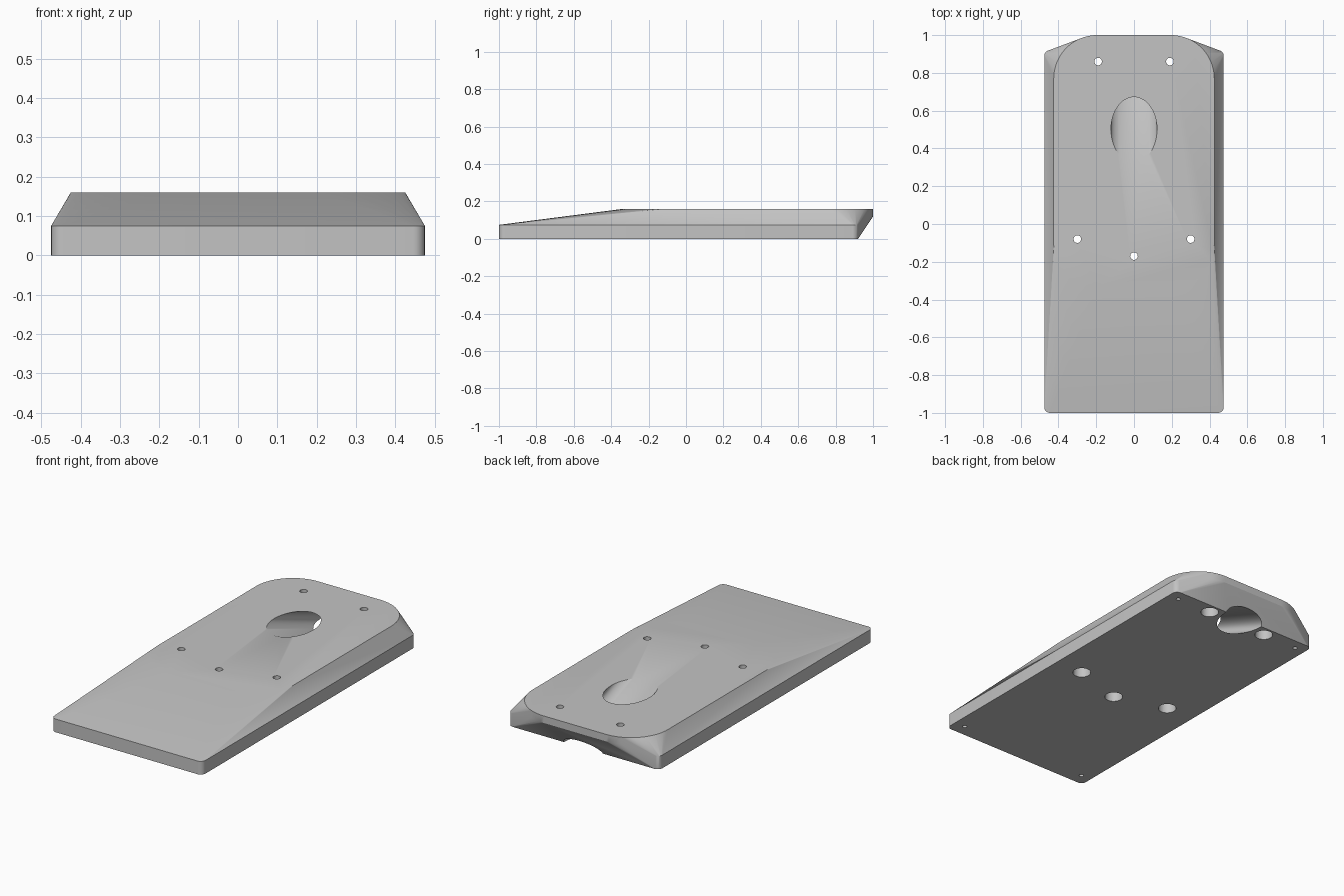
import bpy, bmesh, math

old = bpy.data.objects.get("Cube")
if old:
    bpy.data.objects.remove(old, do_unlink=True)

mat = bpy.data.materials.new("plain grey")
mat.use_nodes = True
grey = (0.55, 0.55, 0.55, 1)
mat.diffuse_color = grey
mat.node_tree.nodes["Principled BSDF"].inputs["Base Color"].default_value = grey


def make_object(name, bm):
    mesh = bpy.data.meshes.new(name)
    bmesh.ops.recalc_face_normals(bm, faces=bm.faces)
    bm.to_mesh(mesh)
    bm.free()
    mesh.materials.append(mat)
    obj = bpy.data.objects.new(name, mesh)
    bpy.context.collection.objects.link(obj)
    return obj


def rounded_rect(half_x, y0, y1, r, steps):
    """Outline points of a rectangle with round corners."""
    points = []
    corners = [(half_x - r, y1 - r), (r - half_x, y1 - r),
               (r - half_x, y0 + r), (half_x - r, y0 + r)]
    for i, (cx, cy) in enumerate(corners):
        for k in range(steps + 1):
            a = math.pi / 2 * (i + k / steps)
            points.append((cx + r * math.cos(a), cy + r * math.sin(a)))
    return points


def add_loft(bm, bottom, top, rx, ry, n=48):
    """Closed elliptical tube between two centres, with level ends."""
    rings = []
    for cx, cy, cz in (bottom, top):
        rings.append([bm.verts.new((cx + rx * math.cos(2 * math.pi * i / n),
                                    cy + ry * math.sin(2 * math.pi * i / n), cz))
                      for i in range(n)])
    low, high = rings
    bm.faces.new(low[::-1])
    bm.faces.new(high)
    for i in range(n):
        j = (i + 1) % n
        bm.faces.new((low[i], low[j], high[j], high[i]))


def add_holes(bm, places, r, z0, z1):
    for x, y in places:
        add_loft(bm, (x, y, z0), (x, y, z1), r, r, 32)


# Wedge body: hull of a low base slab and a smaller raised top slab
bm = bmesh.new()
slabs = [(rounded_rect(0.475, -1, 0.92, 0.03, 6), (0, 0.075)),
         (rounded_rect(0.425, -0.34, 1, 0.23, 20), (0.12, 0.16))]
for outline, heights in slabs:
    for z in heights:
        for x, y in outline:
            bm.verts.new((x, y, z))
hull = bmesh.ops.convex_hull(bm, input=bm.verts)
spare = {v for v in hull["geom_interior"] + hull["geom_unused"]
         if isinstance(v, bmesh.types.BMVert)}
bmesh.ops.delete(bm, geom=list(spare), context="VERTS")
bmesh.ops.dissolve_limit(bm, angle_limit=0.002, verts=bm.verts, edges=bm.edges)
body = make_object("wedge_body", bm)

# Cutters: slanted channel, screw holes, counterbores, blind corner holes
cutters = []
bm = bmesh.new()
slope = 0.42 / 0.16
add_loft(bm, (0, 0.5 + slope * 0.21, -0.05), (0, 0.5 - slope * 0.05, 0.21), 0.122, 0.172, 64)
cutters.append(make_object("channel_cutter", bm))

screws = [(0, -0.17)] + [(s * x, y) for s in (-1, 1) for x, y in ((0.19, 0.86), (0.3, -0.08))]
corners = [(s * 0.41, y) for s in (-1, 1) for y in (-0.93, 0.86)]
bm = bmesh.new()
add_holes(bm, screws, 0.02, -0.1, 0.3)
cutters.append(make_object("screw_hole_cutter", bm))
bm = bmesh.new()
add_holes(bm, screws, 0.048, -0.05, 0.1)
add_holes(bm, corners, 0.012, -0.05, 0.05)
cutters.append(make_object("underside_cutter", bm))

for cutter in cutters:
    cutter.hide_render = True
    mod = body.modifiers.new(cutter.name, "BOOLEAN")
    mod.operation = "DIFFERENCE"
    mod.solver = "EXACT"
    mod.object = cutter

# Bake the cuts, then remove the cutters
graph = bpy.context.evaluated_depsgraph_get()
graph.update()
cut_mesh = bpy.data.meshes.new_from_object(body.evaluated_get(graph))
body.modifiers.clear()
body.data = cut_mesh
cut_mesh.materials.clear()
cut_mesh.materials.append(mat)
for face in cut_mesh.polygons:
    face.material_index = 0
for cutter in cutters:
    bpy.data.objects.remove(cutter, do_unlink=True)

# Smooth shading with crisp edges
for obj in bpy.context.selected_objects:
    obj.select_set(False)
body.select_set(True)
bpy.context.view_layer.objects.active = body
bpy.ops.object.shade_smooth_by_angle(angle=math.radians(30))
